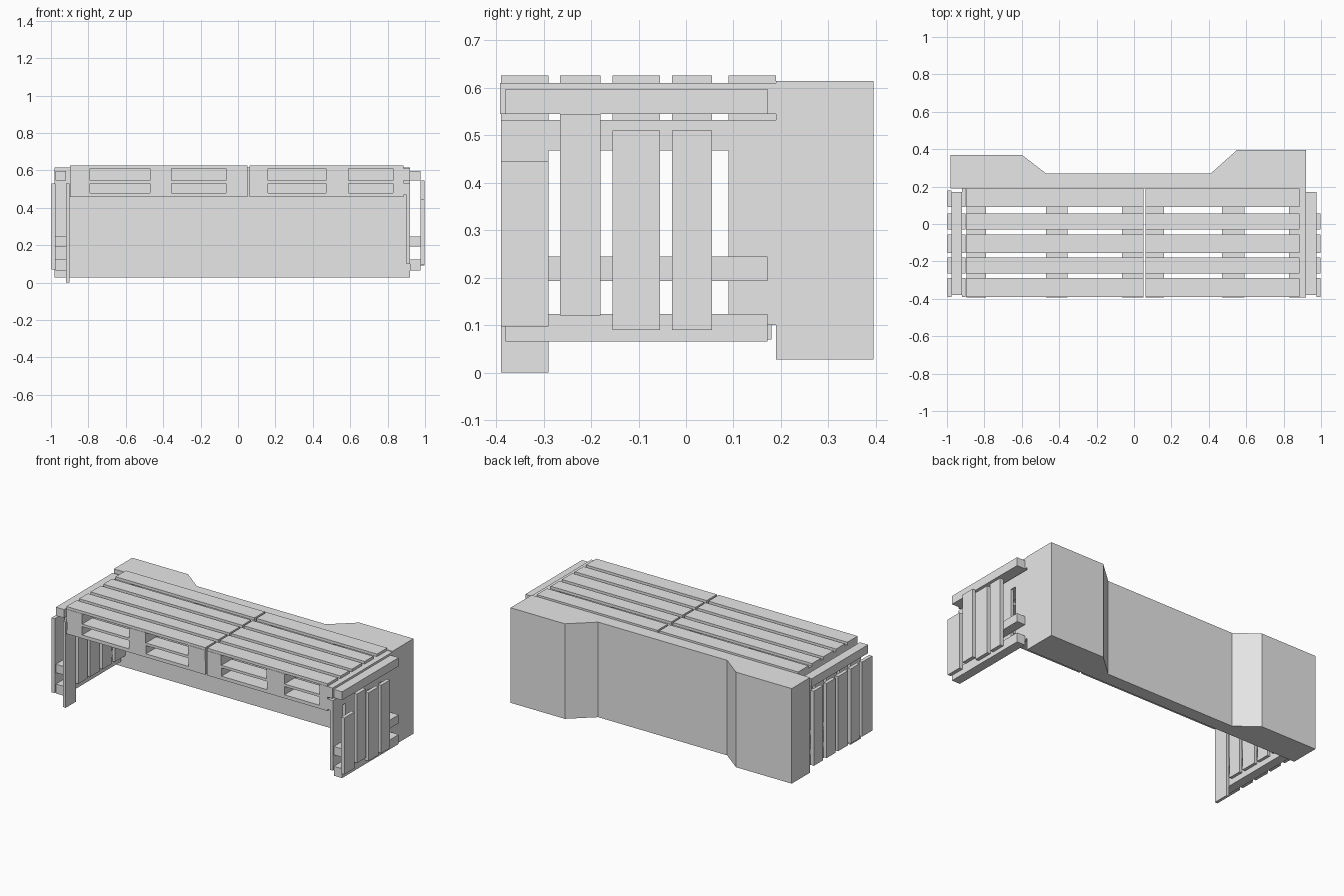
import bpy, bmesh

if "Cube" in bpy.data.objects:
    bpy.data.objects.remove(bpy.data.objects["Cube"])

grey = bpy.data.materials.new("light_grey")
grey.diffuse_color = (0.8, 0.8, 0.8, 1)
grey.use_nodes = True
grey.node_tree.nodes["Principled BSDF"].inputs["Base Color"].default_value = grey.diffuse_color


def finish(name, bm):
    bmesh.ops.recalc_face_normals(bm, faces=bm.faces)
    me = bpy.data.meshes.new(name)
    bm.to_mesh(me)
    bm.free()
    me.materials.append(grey)
    ob = bpy.data.objects.new(name, me)
    bpy.context.collection.objects.link(ob)
    return ob


def box(name, x, y, z):
    """Box from (min, max) ranges."""
    bm = bmesh.new()
    bmesh.ops.create_cube(bm, size=1)
    for v in bm.verts:
        v.co = [r[0] if c < 0 else r[1] for c, r in zip(v.co, (x, y, z))]
    return finish(name, bm)


# Back counter: stepped plan extruded upwards
plan = [(-0.98, 0.19), (0.92, 0.19), (0.92, 0.395), (0.55, 0.395),
        (0.41, 0.27), (-0.47, 0.27), (-0.6, 0.37), (-0.98, 0.37)]
bm = bmesh.new()
base = bm.faces.new([bm.verts.new((x, y, 0.028)) for x, y in plan])
top = bmesh.ops.extrude_face_region(bm, geom=[base])["geom"]
for v in top:
    if isinstance(v, bmesh.types.BMVert):
        v.co.z = 0.614
finish("back_counter", bm)

# Board positions shared by the deck and the side pallets
rows = [(-0.39, -0.29), (-0.265, -0.18), (-0.155, -0.055),
        (-0.03, 0.055), (0.09, 0.19)]

# Table top: two stacks of two pallets
stacks = [((-0.898, 0.05), [(-0.895, -0.79), (-0.47, -0.355), (-0.065, 0.05)]),
          ((0.062, 0.885), [(0.062, 0.16), (0.47, 0.59), (0.83, 0.92)])]
for span, stringers in stacks:
    for y in rows:
        box("deck_board", span, y, (0.609, 0.626))
        box("middle_board", span, y, (0.53, 0.546))
    for y in rows[::2]:
        box("bottom_board", span, y, (0.458, 0.479))
    for x in stringers:
        box("upper_stringer", x, (-0.392, 0.19), (0.545, 0.61))
        box("lower_stringer", x, (-0.39, 0.19), (0.468, 0.532))

# Upright side pallets: rails, inner slats and outer slats
for side in (-1, 1):
    def side_box(name, a, b, y, z):
        return box(name, tuple(sorted((side * a, side * b))), y, z)

    for z in ((0.545, 0.597), (0.193, 0.245), (0.065, 0.123)):
        side_box("side_rail", 0.92, 0.976, (-0.38, 0.172), z)
    for i, y in enumerate(rows):
        foot = 0.0 if side < 0 and i == 0 else 0.1
        side_box("inner_slat", 0.902, 0.92, y, (foot, 0.53))

    outer = [(0.097, 0.445), (0.12, 0.545), (0.09, 0.51), (0.09, 0.51)]
    if side < 0:
        outer = [(0.07, 0.53)] * 5
    for y, z in zip(rows, outer):
        y = (y[0], min(y[1], 0.18))
        side_box("outer_slat", 0.976, 0.998, y, z)
